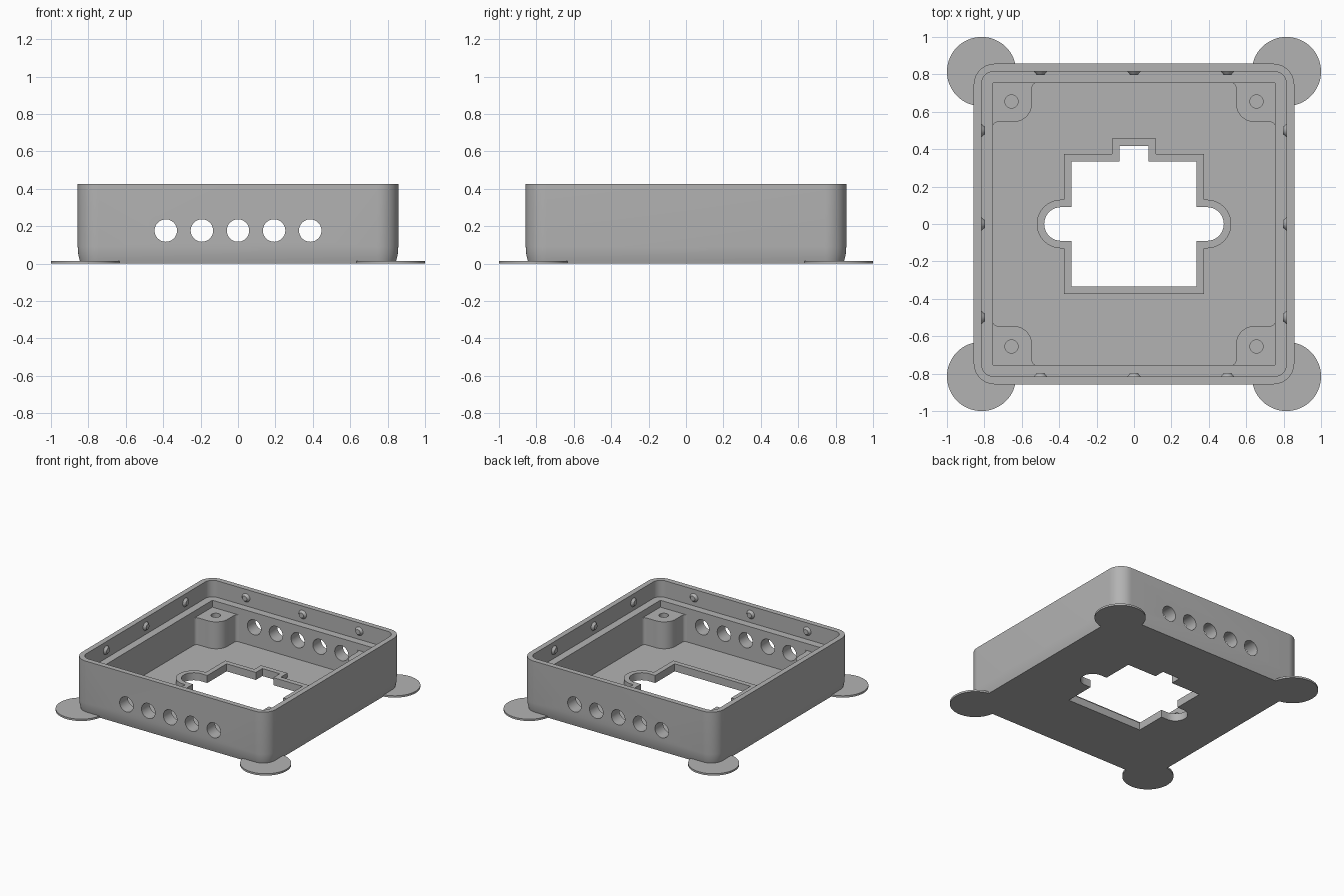
import bpy
import bmesh
from math import pi, sin, cos, radians
from mathutils import Vector

if "Cube" in bpy.data.objects:
    bpy.data.objects.remove(bpy.data.objects["Cube"], do_unlink=True)

grey = bpy.data.materials.new("plain grey")
grey.use_nodes = True
grey.diffuse_color = (0.45, 0.45, 0.45, 1)
grey.node_tree.nodes["Principled BSDF"].inputs["Base Color"].default_value = (0.45, 0.45, 0.45, 1)

TOP, LEDGE, FLOOR, LIP = 0.427, 0.295, 0.025, 0.06


def arc(cx, cy, r, start, end, n=12):
    return [(cx + r * cos(radians(start + (end - start) * i / n)),
             cy + r * sin(radians(start + (end - start) * i / n))) for i in range(n + 1)]


def rounded_square(half, r):
    c = half - r
    return (arc(c, c, r, 0, 90) + arc(-c, c, r, 90, 180)
            + arc(-c, -c, r, 180, 270) + arc(c, -c, r, 270, 360))


def square(h):
    return [(h, h), (-h, h), (-h, -h), (h, -h)]


def loft(name, layers):
    """Solid through stacked outlines given as (z, points)."""
    bm = bmesh.new()
    rings = [[bm.verts.new((x, y, z)) for x, y in pts] for z, pts in layers]
    for low, high in zip(rings, rings[1:]):
        for i in range(len(low)):
            j = (i + 1) % len(low)
            bm.faces.new((low[i], low[j], high[j], high[i]))
    bm.faces.new(rings[0])
    bm.faces.new(rings[-1])
    bmesh.ops.recalc_face_normals(bm, faces=bm.faces)
    mesh = bpy.data.meshes.new(name)
    bm.to_mesh(mesh)
    bm.free()
    ob = bpy.data.objects.new(name, mesh)
    bpy.context.collection.objects.link(ob)
    mesh.materials.append(grey)
    return ob


def prism(name, pts, z0, z1):
    return loft(name, [(z0, pts), (z1, pts)])


def cone(name, r1, r2, depth, centre, axis, sides=32):
    bpy.ops.mesh.primitive_cone_add(vertices=sides, radius1=r1, radius2=r2,
                                    depth=depth, location=centre)
    ob = bpy.context.object
    ob.name = name
    ob.rotation_euler = Vector(axis).to_track_quat('Z', 'Y').to_euler()
    ob.data.materials.append(grey)
    return ob


def cut(ob, cutter):
    mod = ob.modifiers.new("cut", 'BOOLEAN')
    mod.operation = 'DIFFERENCE'
    mod.solver = 'EXACT'
    mod.object = cutter
    bpy.context.view_layer.objects.active = ob
    bpy.ops.object.modifier_apply(modifier=mod.name)
    bpy.data.objects.remove(cutter, do_unlink=True)


def opening(grow):
    """Floor opening outline with a back tab and round side lobes."""
    a, r, t, b = 0.335 + grow, 0.09 + grow, 0.077 + grow, 0.417 + grow
    return ([(a, -a), (a, -r)] + arc(0.39, 0, r, -90, 90, 20)
            + [(a, r), (a, a), (t, a), (t, b), (-t, b), (-t, a), (-a, a), (-a, r)]
            + arc(-0.39, 0, r, 90, 270, 20) + [(-a, -r), (-a, -a)])


# Case shell: slightly tucked base, square cavity, rounded lid recess
shell = loft("case_shell", [(z, rounded_square(h, h - 0.745)) for z, h in
             ((0, 0.842), (0.02, 0.847), (0.05, 0.854), (0.09, 0.857), (TOP, 0.857))])
cut(shell, prism("cavity_cutter", square(0.755), FLOOR, 0.6))
cut(shell, prism("recess_cutter", rounded_square(0.815, 0.065), LEDGE, 0.6))
cut(shell, prism("opening_cutter", opening(0), -0.1, 0.2))

# Row of round holes through the front and back walls
for i in range(-2, 3):
    cut(shell, cone("vent_cutter", 0.06, 0.06, 3, (i * 0.193, 0, 0.177), (0, 1, 0), 40))

# Raised lip around the floor opening
lip = prism("opening_lip", opening(0.04), FLOOR - 0.01, LIP)
cut(lip, prism("lip_cutter", opening(0), -0.1, 0.2))

# Corner screw posts and round corner feet
post_outline = ([(0.77, 0.77), (0.52, 0.77), (0.52, 0.755)]
                + arc(0.52, 0.73, 0.025, 90, 0, 5)
                + arc(0.645, 0.645, 0.1, 180, 270)
                + arc(0.73, 0.52, 0.025, 90, 0, 5) + [(0.77, 0.52)])
for sx in (-1, 1):
    for sy in (-1, 1):
        side = ("left" if sx > 0 else "right") + ("_front" if sy < 0 else "_back")
        post = prism("post_" + side, [(x * sx, y * sy) for x, y in post_outline],
                     FLOOR - 0.01, 0.24)
        cut(post, cone("screw_cutter", 0.035, 0.035, 0.3,
                       (0.655 * sx, 0.655 * sy, 0.23), (0, 0, 1)))
        cone("foot_" + side, 0.185, 0.185, 0.015,
             (0.815 * sx, 0.815 * sy, 0.0075), (0, 0, 1), 64)

# Snap bumps, three on each inner wall above the ledge
for k in range(4):
    out = Vector((round(cos(k * pi / 2)), round(sin(k * pi / 2)), 0))
    along = Vector((-out.y, out.x, 0))
    for s in (-0.5, 0, 0.5):
        cone("snap_bump", 0.036, 0.02, 0.02,
             out * 0.807 + along * s + Vector((0, 0, 0.36)), -out, 24)

# Smooth curved walls while keeping edges crisp
bpy.ops.object.select_all(action='DESELECT')
for ob in bpy.context.scene.objects:
    if ob.type == 'MESH' and grey.name in ob.data.materials:
        ob.select_set(True)
        bpy.context.view_layer.objects.active = ob
bpy.ops.object.shade_smooth_by_angle(angle=radians(30))
